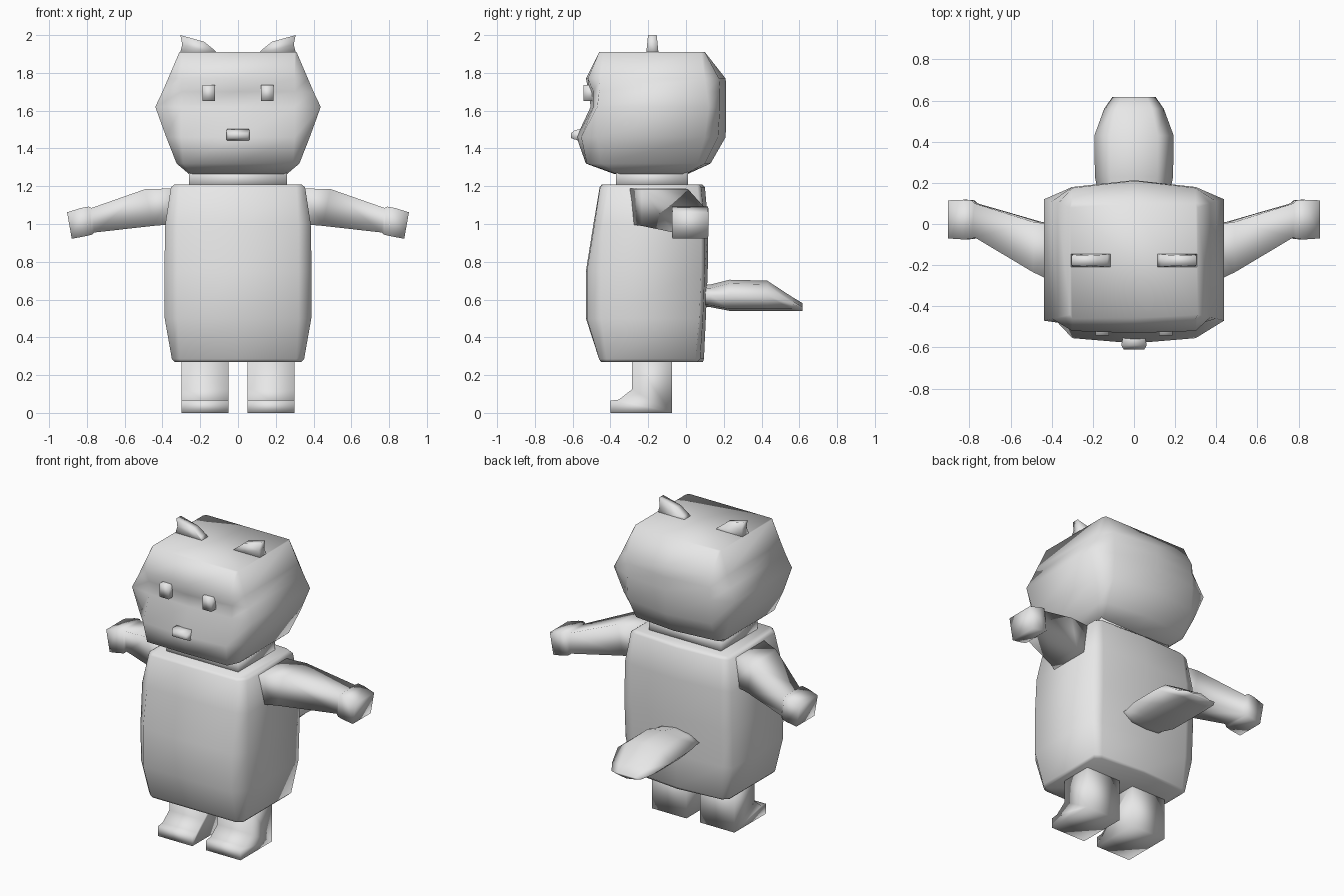
import bpy
import bmesh

cube = bpy.data.objects.get("Cube")
if cube:
    bpy.data.objects.remove(cube, do_unlink=True)

# Single plain colour
grey = bpy.data.materials.new("plain_grey")
grey.use_nodes = True
colour = (0.8, 0.8, 0.8, 1.0)
grey.diffuse_color = colour
grey.node_tree.nodes["Principled BSDF"].inputs["Base Color"].default_value = colour


def loft(name, rings, side=1):
    """Skin closed rings of equal length and cap both ends; side=-1 mirrors in x."""
    bm = bmesh.new()
    loops = [[bm.verts.new((x * side, y, z)) for x, y, z in ring] for ring in rings]
    n = len(loops[0])
    for a, b in zip(loops, loops[1:]):
        for i in range(n):
            j = (i + 1) % n
            bm.faces.new((a[i], a[j], b[j], b[i]))
    bm.faces.new(loops[0][::-1])
    bm.faces.new(loops[-1])
    bmesh.ops.recalc_face_normals(bm, faces=bm.faces)
    for f in bm.faces:
        f.smooth = True
    mesh = bpy.data.meshes.new(name)
    bm.to_mesh(mesh)
    bm.free()
    mesh.materials.append(grey)
    obj = bpy.data.objects.new(name, mesh)
    bpy.context.collection.objects.link(obj)
    return obj


def box_rings(x0, x1, y0, y1, z0, z1):
    return [[(x0, y0, z), (x1, y0, z), (x1, y1, z), (x0, y1, z)] for z in (z0, z1)]


def level(z, half, corner, front, front_corner, side_front, side_back, back_corner, back):
    """Horizontal ring, symmetric in x, with a chamfer at each corner."""
    right = [(corner, front_corner, z), (half, side_front, z),
             (half, side_back, z), (corner, back_corner, z)]
    left = [(-x, y, h) for x, y, h in reversed(right)]
    return [(0, front, z)] + right + [(0, back, z)] + left


# Body
loft("body", [level(*r) for r in (
    (0.27, 0.335, 0.30, -0.45, -0.45, -0.42, 0.03, 0.06, 0.09),
    (0.285, 0.35, 0.31, -0.46, -0.46, -0.42, 0.05, 0.075, 0.095),
    (0.50, 0.388, 0.32, -0.53, -0.525, -0.45, 0.07, 0.09, 0.105),
    (0.75, 0.39, 0.32, -0.53, -0.525, -0.45, 0.08, 0.10, 0.115),
    (1.00, 0.385, 0.32, -0.49, -0.485, -0.44, 0.08, 0.10, 0.118),
    (1.195, 0.355, 0.31, -0.457, -0.455, -0.41, 0.06, 0.08, 0.10),
    (1.21, 0.335, 0.30, -0.445, -0.44, -0.40, 0.05, 0.07, 0.085))])

# Neck
loft("neck", box_rings(-0.26, 0.26, -0.37, 0.01, 1.19, 1.29))

# Head
loft("head", [level(*r) for r in (
    (1.265, 0.26, 0.24, -0.38, -0.37, -0.35, -0.02, 0.00, 0.01),
    (1.32, 0.325, 0.29, -0.53, -0.525, -0.45, 0.06, 0.10, 0.13),
    (1.46, 0.38, 0.30, -0.58, -0.555, -0.47, 0.10, 0.17, 0.21),
    (1.62, 0.438, 0.30, -0.505, -0.49, -0.47, 0.12, 0.18, 0.213),
    (1.70, 0.40, 0.30, -0.515, -0.49, -0.46, 0.11, 0.18, 0.213),
    (1.77, 0.37, 0.30, -0.53, -0.52, -0.455, 0.10, 0.175, 0.21),
    (1.91, 0.31, 0.30, -0.46, -0.46, -0.44, 0.08, 0.10, 0.10))])

# Nose, tapering to the back
loft("nose", [[(-w, y, a), (w, y, a), (w, y, b), (-w, y, b)] for y, w, a, b in (
    (-0.53, 0.05, 1.43, 1.51), (-0.59, 0.062, 1.448, 1.496), (-0.61, 0.05, 1.455, 1.48))])

# Tail
loft("tail", [[(0, y, top), (w * 0.6, y, top - 0.02), (w, y, (top + low) / 2),
               (w * 0.6, y, low + 0.01), (0, y, low), (-w * 0.6, y, low + 0.01),
               (-w, y, (top + low) / 2), (-w * 0.6, y, top - 0.02)]
              for y, w, top, low in (
    (0.06, 0.165, 0.68, 0.565), (0.13, 0.17, 0.68, 0.56), (0.23, 0.19, 0.705, 0.54),
    (0.43, 0.193, 0.70, 0.54), (0.56, 0.145, 0.615, 0.54), (0.618, 0.105, 0.58, 0.54))])

# Paired parts
for label, s in (("left", 1), ("right", -1)):
    # Arm: top x, bottom x, back y, front y, bottom z, top z
    loft(f"{label}_arm", [[(xb, yf, zb), (xb, yb, zb), (xt, yb, zt), (xt, yf, zt)]
                          for xt, xb, yf, yb, zb, zt in (
        (0.33, 0.33, -0.31, -0.01, 1.00, 1.188),
        (0.49, 0.45, -0.235, 0.01, 0.99, 1.185),
        (0.775, 0.76, -0.065, 0.10, 0.955, 1.085),
        (0.79, 0.775, -0.073, 0.115, 0.943, 1.092),
        (0.83, 0.81, -0.075, 0.118, 0.935, 1.085),
        (0.905, 0.88, -0.07, 0.115, 0.922, 1.062))], s)

    # Leg and foot: side profile extruded in x
    profile = [(-0.40, 0), (-0.40, 0.065), (-0.355, 0.07), (-0.285, 0.125),
               (-0.285, 0.29), (-0.075, 0.29), (-0.075, 0)]
    loft(f"{label}_leg", [[(x, y, z) for y, z in profile] for x in (0.05, 0.298)], s)

    # Ear: front profile extruded in y, thinner at the tip
    outline = [(0.105, 1.90), (0.13, 1.925), (0.18, 1.965), (0.305, 2.0),
               (0.295, 1.95), (0.308, 1.90)]
    loft(f"{label}_ear", [[(x, -0.178 + d * (0.033 - 0.1 * (z - 1.9)), z)
                           for x, z in outline] for d in (-1, 1)], s)

    # Eye
    loft(f"{label}_eye", box_rings(0.122, 0.187, -0.543, -0.47, 1.65, 1.737), s)
